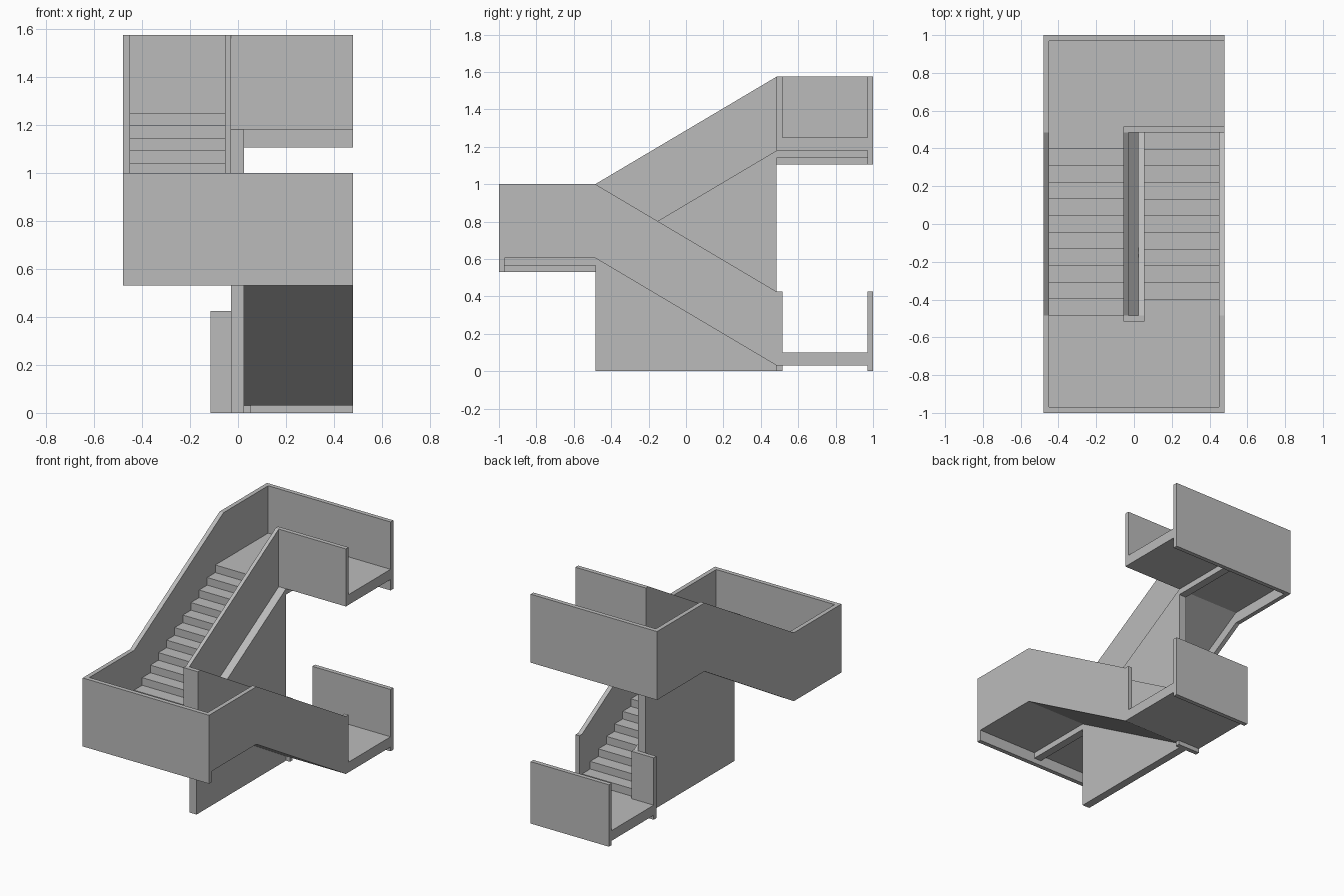
import bpy
import bmesh

cube = bpy.data.objects.get("Cube")
if cube:
    bpy.data.objects.remove(cube, do_unlink=True)

concrete = bpy.data.materials.new("concrete grey")
concrete.use_nodes = True
GREY = (0.5, 0.5, 0.5, 1)
concrete.diffuse_color = GREY
concrete.node_tree.nodes["Principled BSDF"].inputs["Base Color"].default_value = GREY

# Shared levels and edges
X, Y, T = 0.48, 1.0, 0.03           # half width, half length, wall thickness
F = 0.485                           # half length of a flight
LOW, MID, TOP = 0.10, 0.675, 1.25   # floor levels
SLAB, RAIL = 0.07, 0.325            # slab depth, parapet height above floor
SKIRT = 0.145                       # depth of outer walls below floor
C0, C1 = -0.03, 0.025               # central wall faces
W = 0.055                           # inner parapet faces
STEPS = 11


def extrude(name, profile, x0, x1):
    """Solid from a (y, z) profile extruded along x."""
    bm = bmesh.new()
    face = bm.faces.new([bm.verts.new((x0, y, z)) for y, z in profile])
    grown = bmesh.ops.extrude_face_region(bm, geom=[face])["geom"]
    moved = [g for g in grown if isinstance(g, bmesh.types.BMVert)]
    bmesh.ops.translate(bm, verts=moved, vec=(x1 - x0, 0, 0))
    bmesh.ops.recalc_face_normals(bm, faces=bm.faces)
    mesh = bpy.data.meshes.new(name)
    bm.to_mesh(mesh)
    bm.free()
    mesh.materials.append(concrete)
    obj = bpy.data.objects.new(name, mesh)
    bpy.context.collection.objects.link(obj)
    return obj


def box(name, x0, x1, y0, y1, z0, z1):
    return extrude(name, [(y0, z0), (y1, z0), (y1, z1), (y0, z1)], x0, x1)


def flight(name, x0, x1, start, direction, base):
    """Stepped top with a sloping soffit."""
    run, rise = 2 * F / STEPS, (MID - LOW) / STEPS
    pts = [(start, base - SLAB), (start, base)]
    for i in range(STEPS):
        z = base + (i + 1) * rise
        pts += [(start + direction * i * run, z),
                (start + direction * (i + 1) * run, z)]
    pts.append((start + direction * 2 * F, base + STEPS * rise - SLAB))
    # drop the duplicate point under the first riser
    extrude(name, pts, x0, x1)


# Landings
box("lower_landing", -0.115, X, F, Y - T, LOW - SLAB, LOW)
box("middle_landing", T - X, X - T, T - Y, -F, MID - SLAB, MID)
box("upper_landing", T - X, X, F, Y - T, TOP - SLAB, TOP)

# Stair flights
flight("lower_flight", W, X - T, F, -1, LOW)
flight("upper_flight", T - X, -W, -F, 1, MID)

# Central wall with a sloping top, and beams under the landings
extrude("central_wall", [(-F, 0), (F, 0), (F, TOP - SLAB), (-F, MID - SLAB)], C0, C1)
box("middle_landing_beam", C0, C1, T - Y, -F, MID - 0.11, MID - SLAB)
box("upper_landing_beam", C0, C1, F, Y - T, TOP - 0.11, TOP - SLAB)

# Outer side walls following the flights
extrude("right_outer_wall", [
    (-Y, MID - SKIRT), (-F, MID - SKIRT), (F, TOP - SKIRT), (Y, TOP - SKIRT),
    (Y, TOP + RAIL), (F, TOP + RAIL), (-F, MID + RAIL), (-Y, MID + RAIL)], -X, T - X)
extrude("left_outer_wall", [
    (T - Y, MID - SLAB), (-F, MID - SLAB), (F, LOW - SLAB), (F + T, LOW - SLAB),
    (F + T, LOW + RAIL), (F, LOW + RAIL), (-F, MID + RAIL), (T - Y, MID + RAIL)], X - T, X)

# End walls
box("front_wall", T - X, X, -Y, T - Y, MID - SKIRT, MID + RAIL)
box("upper_back_wall", T - X, X, Y - T, Y, TOP - SKIRT, TOP + RAIL)
box("lower_back_wall", -0.115, X, Y - T, Y, 0, LOW + RAIL)

# Inner parapets along the flights
extrude("upper_inner_parapet", [
    (-F, MID - SLAB), (F, TOP - SLAB), (F, TOP + RAIL), (-F, MID + RAIL)], -W, C0)
extrude("lower_inner_parapet", [
    (-F, MID - SLAB), (F, LOW - SLAB), (F, LOW + RAIL), (-F, MID + RAIL)], C1, W)

# Inner parapets on the landings
box("middle_landing_parapet", -W, W, -F - T, -F, MID - SLAB, MID + RAIL)
box("upper_landing_parapet", -W, X, F, F + T, TOP - SLAB, TOP + RAIL)
box("lower_landing_parapet", -0.115, W, F, F + T, 0, LOW + RAIL)
